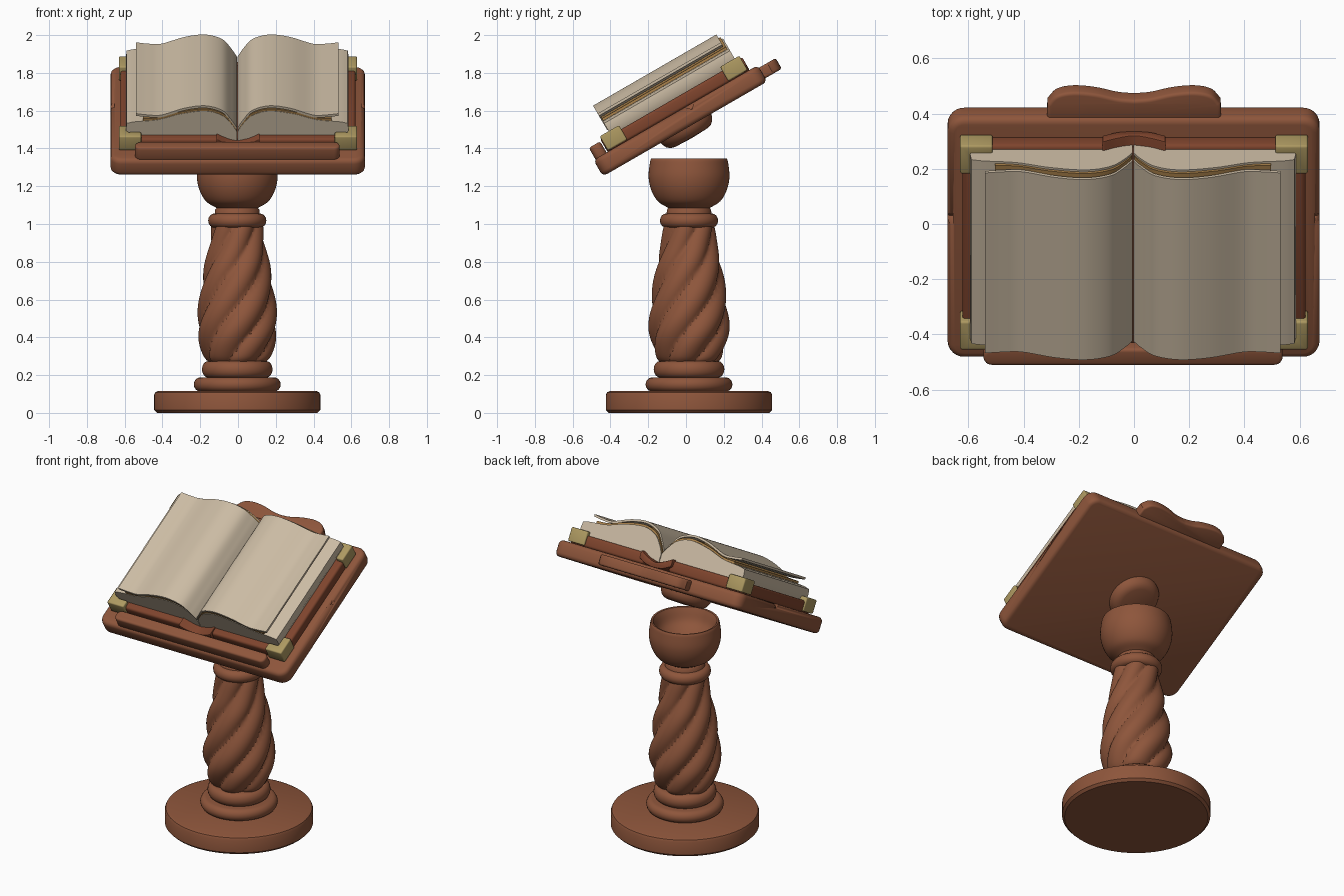
import bpy, bmesh, math
from mathutils import Matrix, Vector

if "Cube" in bpy.data.objects:
    bpy.data.objects.remove(bpy.data.objects["Cube"], do_unlink=True)


def material(name, rgb):
    m = bpy.data.materials.new(name)
    m.use_nodes = True
    m.diffuse_color = (*rgb, 1)
    m.node_tree.nodes["Principled BSDF"].inputs["Base Color"].default_value = (*rgb, 1)
    return m


WOOD = material("carved wood", (0.27, 0.092, 0.044))
LEATHER = material("red brown leather", (0.21, 0.058, 0.026))
BRASS = material("dull brass", (0.42, 0.32, 0.12))
PAPER = material("old paper", (0.6, 0.5, 0.37))
GILT = material("gilt page edge", (0.4, 0.22, 0.07))

# The desk frame: x across, y up the slope, z away from the slope
DESK = Matrix.Translation((0, 0, 1.506)) @ Matrix.Rotation(math.radians(30), 4, 'X')
STAND = Matrix.Translation((-0.004, 0.016, 0))


def finish(bm, name, mat, matrix, bevel=0.0, segments=3, angle=35):
    bmesh.ops.remove_doubles(bm, verts=bm.verts, dist=1e-5)
    bmesh.ops.recalc_face_normals(bm, faces=bm.faces)
    if bevel:
        sharp = [e for e in bm.edges if e.calc_face_angle(0) > math.radians(40)]
        bmesh.ops.bevel(bm, geom=sharp, offset=bevel, segments=segments,
                        profile=0.5, affect='EDGES', clamp_overlap=True)
    bm.transform(matrix)
    mesh = bpy.data.meshes.new(name)
    bm.to_mesh(mesh)
    bm.free()
    mesh.materials.append(mat)
    ob = bpy.data.objects.new(name, mesh)
    bpy.context.collection.objects.link(ob)
    bpy.ops.object.select_all(action='DESELECT')
    ob.select_set(True)
    bpy.context.view_layer.objects.active = ob
    bpy.ops.object.shade_smooth_by_angle(angle=math.radians(angle))
    return ob


def curve(points, steps=6):
    """Smooth curve through a few 2D points."""
    p = [Vector(q) for q in points]
    p = [2 * p[0] - p[1]] + p + [2 * p[-1] - p[-2]]
    out = []
    for a, b, c, d in zip(p, p[1:], p[2:], p[3:]):
        for i in range(steps):
            t = i / steps
            out.append(0.5 * (2 * b + (c - a) * t + (2 * a - 5 * b + 4 * c - d) * t * t
                              + (3 * b - a - 3 * c + d) * t ** 3))
    return out + [p[-2]]


def prism(name, mat, outline, lo, hi, along='Z', **kw):
    """Extrude an outline along the desk normal (Z) or up the slope (Y)."""
    bm = bmesh.new()
    place = (lambda a, b, h: (a, b, h)) if along == 'Z' else (lambda a, b, h: (a, h, b))
    low, high = ([bm.verts.new(place(a, b, h)) for a, b in outline] for h in (lo, hi))
    bm.faces.new(low)
    bm.faces.new(high)
    for i in range(len(low)):
        bm.faces.new((low[i - 1], low[i], high[i], high[i - 1]))
    return finish(bm, name, mat, DESK, **kw)


def rounded_rect(x0, x1, y0, y1, r, n=6):
    pts = []
    for k, (cx, cy) in enumerate([(x1 - r, y1 - r), (x0 + r, y1 - r),
                                  (x0 + r, y0 + r), (x1 - r, y0 + r)]):
        for i in range(n + 1):
            a = math.pi / 2 * (k + i / n)
            pts.append((cx + r * math.cos(a), cy + r * math.sin(a)))
    return pts


def lathe(name, profile, matrix=STAND, segments=64, shape=lambda a, z: 1.0):
    bm = bmesh.new()
    rings = []
    for r, z in profile:
        angles = [2 * math.pi * i / segments for i in range(segments)]
        rings.append([bm.verts.new((r * shape(a, z) * math.cos(a),
                                    r * shape(a, z) * math.sin(a), z)) for a in angles])
    for lower, upper in zip(rings, rings[1:]):
        for i in range(segments):
            bm.faces.new((lower[i - 1], lower[i], upper[i], upper[i - 1]))
    return finish(bm, name, WOOD, matrix)


def roll(r, z0, z1, depth=0.035, n=8):
    """Half-round moulding profile, closed to the axis."""
    mid, half = (z0 + z1) / 2, (z1 - z0) / 2
    arc = [(r - depth + depth * math.cos(a), mid + half * math.sin(a))
           for a in (math.pi * (i / n - 0.5) for i in range(n + 1))]
    return [(0, z0)] + arc + [(0, z1)]


# Pedestal: foot, mouldings, twisted column and cup
lathe("round_foot", [(0, 0), (.425, 0), (.44, .015), (.44, .095), (.434, .109), (.42, .115), (0, .115)])
lathe("lower_moulding", roll(.23, .113, .188))
lathe("upper_moulding", roll(.187, .186, .275))
lathe("collar_moulding", roll(.154, .98, 1.056))


def twisted(a, z):
    return 0.85 + 0.16 * abs(math.sin(3 * (a - 4.6 * z))) ** 0.8


column = curve([(.145, .26), (.178, .30), (.206, .39), (.213, .48), (.202, .6),
                (.178, .76), (.15, .89), (.137, .99)])
lathe("twisted_column", column, segments=120, shape=twisted)
lathe("cup", [(0, 1.04), (.12, 1.04), (.117, 1.075)]
      + curve([(.11, 1.085), (.165, 1.12), (.2, 1.18), (.214, 1.25), (.207, 1.325), (.2, 1.347)])
      + [(.19, 1.345)] + curve([(.183, 1.33), (.15, 1.26), (.08, 1.215), (0, 1.2)]))

# Desk board, with a small nick in each side
board = prism("desk_board", WOOD, rounded_rect(-.675, .672, -.508, .497, .06), 0, .1, bevel=.025)
bm = bmesh.new()
for side in (-1, 1):
    bmesh.ops.create_cube(bm, size=.04, matrix=Matrix.Translation((side * .675, .078, .1))
                          @ Matrix.Rotation(math.radians(45), 4, 'X'))
cutter = finish(bm, "nick_cutter", WOOD, DESK)
cutter.hide_render = True
cutter.hide_set(True)
cut = board.modifiers.new("nicks", 'BOOLEAN')
cut.operation, cut.object, cut.solver = 'DIFFERENCE', cutter, 'EXACT'

# Mounting knob below the board
lathe("mounting_knob", [(0, .01), (.155, .01), (.152, -.012), (.14, -.035), (.122, -.05),
                        (.1, -.056), (0, -.06)], matrix=DESK)

# Wavy crest at the back and ledge at the front
half = curve([(0, .564), (.06, .57), (.14, .59), (.22, .597), (.28, .583), (.314, .545)])
crest = [(.315, .47)] + [(x, y) for x, y in reversed(half)] \
    + [(-x, y) for x, y in half[1:]] + [(-.315, .47)]
prism("wavy_crest", WOOD, crest, .02, .085, bevel=.012)
prism("book_ledge", WOOD, rounded_rect(-.545, .538, -.497, -.428, .03), .09, .168, bevel=.012)

# Book cover boards and brass corners
for side, word in ((1, "left"), (-1, "right")):
    x0, x1 = sorted((side * .09, side * .622))
    prism(word + "_cover", LEATHER, rounded_rect(x0, x1, -.405, .425, .015), .098, .168, bevel=.018)
    for end, row, y in ((1, "back", .437), (-1, "front", -.417)):
        a, b, w = .63, .118, .05
        ell = [(a, 0), (a, b), (a - w, b), (a - w, w), (a - b, w), (a - b, 0)]
        prism(f"{word}_{row}_corner", BRASS, [(side * x, y - end * d) for x, d in ell],
              .105, .192, bevel=.008)

# Spine trough between the boards
dip = curve([(-.115, .178), (-.06, .15), (0, .132), (.06, .15), (.115, .178)])
under = curve([(.115, .13), (.06, .105), (0, .098), (-.06, .105), (-.115, .13)])
prism("book_spine", LEATHER, dip + under, -.422, .446, along='Y', bevel=.006, segments=2)


# Page blocks, gilt layer and the curving top sheets
def sheet(points, thickness):
    top = curve(points)
    return top + [(x, z - thickness) for x, z in reversed(top)]


block = curve([(.002, .19), (.03, .235), (.08, .288), (.17, .315), (.3, .297),
               (.42, .262), (.54, .25), (.585, .24)]) \
    + [(.59, .2), (.575, .166)] + curve([(.12, .166), (.06, .148), (.002, .134)])
gilt = [(.004, .2), (.03, .245), (.08, .301), (.17, .327), (.3, .309), (.41, .275), (.5, .268)]
leaf = [(.002, .215), (.03, .262), (.08, .322), (.17, .35), (.28, .335),
        (.4, .294), (.47, .294), (.535, .302)]
for side, word in ((1, "left"), (-1, "right")):
    for part, mat, outline, lo, hi in (
            ("page_block", PAPER, block, -.362, .408),
            ("gilt_layer", GILT, sheet(gilt, .014), -.36, .4),
            ("top_sheet", PAPER, sheet(leaf, .014), -.366, .388)):
        prism(f"{word}_{part}", mat, [(side * x - .004, z) for x, z in outline], lo, hi, along='Y')
